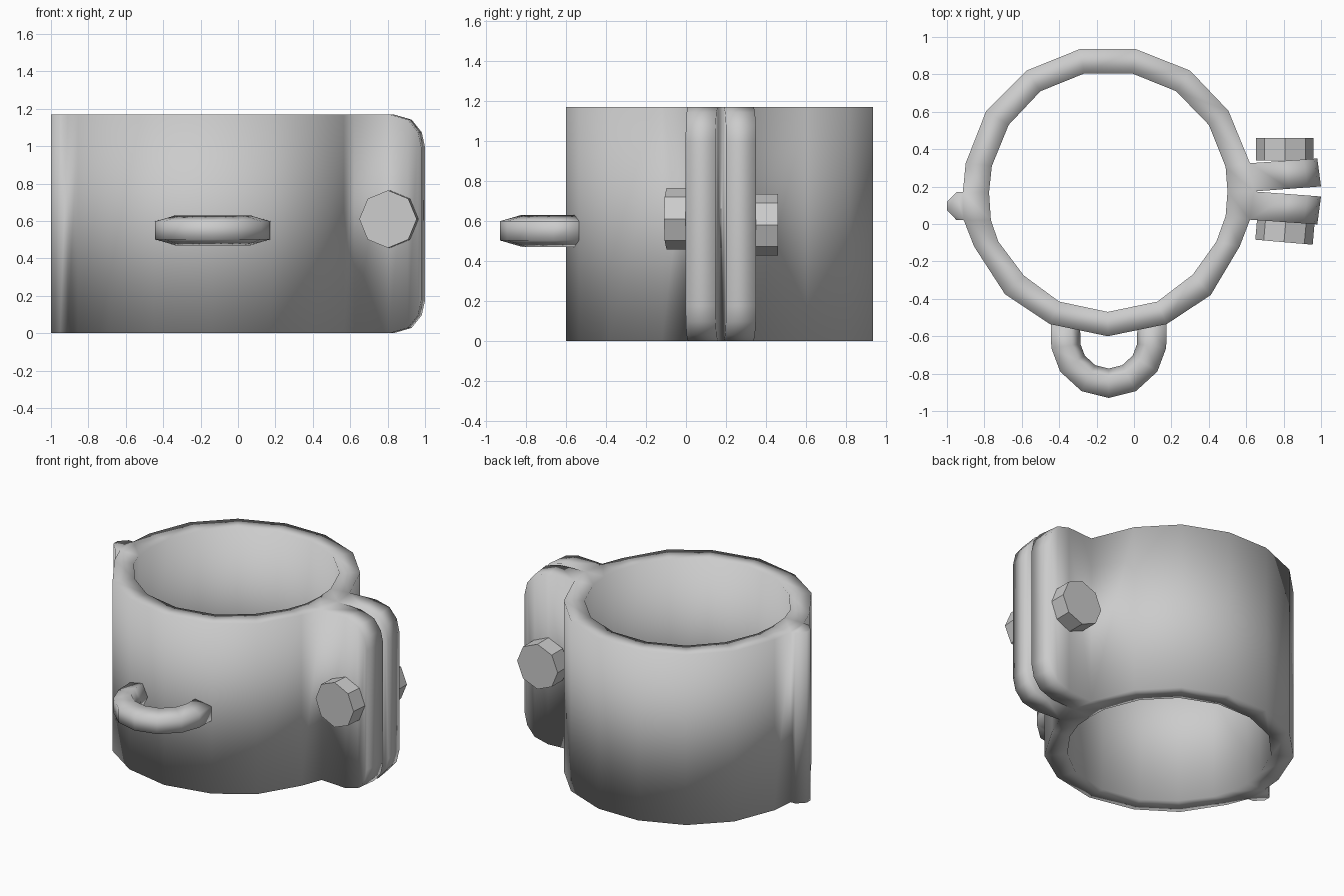
import bpy, bmesh
from math import sin, cos, radians
from mathutils import Matrix, Vector

if "Cube" in bpy.data.objects:
    bpy.data.objects.remove(bpy.data.objects["Cube"])

H = 1.17       # band height
MID = 0.174    # y of the slit between the ears


def make_object(name, bm, smooth):
    bmesh.ops.recalc_face_normals(bm, faces=bm.faces[:])
    for f in bm.faces:
        f.smooth = smooth
    me = bpy.data.meshes.new(name)
    bm.to_mesh(me)
    bm.free()
    ob = bpy.data.objects.new(name, me)
    bpy.context.collection.objects.link(ob)
    return ob


# Band plan: matching outer and inner points, going round from the slit
outer = [(.64, MID), (.62, .325), (.505, .605), (.30, .82), (.01, .935), (-.29, .935),
         (-.575, .82), (-.79, .605), (-.90, .325), (-.915, .17), (-.91, .02), (-.855, -.12),
         (-.69, -.375), (-.45, -.535), (-.14, -.60), (.175, -.535), (.41, -.38),
         (.565, -.12), (.62, .023)]
inner = [(.50, MID), (.49, .305), (.40, .53), (.225, .71), (-.01, .805), (-.265, .805),
         (-.50, .71), (-.67, .53), (-.76, .31), (-.775, .17), (-.765, .02), (-.725, -.095),
         (-.59, -.275), (-.40, -.415), (-.14, -.47), (.125, -.415), (.315, -.27),
         (.44, -.095), (.49, .043)]
n = len(outer)
plan = [[outer[i], outer[(i + 1) % n], inner[(i + 1) % n], inner[i]] for i in range(n)]

# Small hinge rib on the left of the band
plan.append([outer[9], (-.95, .17), (-1, .12), (-1, .075), (-.95, .022), outer[10]])

# Clamp ears, mirrored about the slit; rounded corners come from the z inset
inset = {}
for side, root in ((1, outer[1]), (-1, outer[-1])):
    prev = (root, outer[0])
    for t, dz in ((.53, 0), (.8, .028), (.95, .095), (1, .175)):
        a = (.62 + .36 * t, MID + side * (.151 + .025 * t))
        b = (.64 + .36 * t, MID + side * .027 * t)
        inset[a] = inset[b] = dz
        plan.append([prev[0], a, b, prev[1]])
        prev = (a, b)

# Raise the plan into one closed band
bm = bmesh.new()
verts, edge_use = {}, {}


def vert(p, top):
    if (p, top) not in verts:
        dz = inset.get(p, 0)
        verts[p, top] = bm.verts.new((p[0], p[1], H - dz if top else dz))
    return verts[p, top]


for poly in plan:
    for top in (False, True):
        bm.faces.new([vert(p, top) for p in poly])
    for a, b in zip(poly, poly[1:] + poly[:1]):
        edge_use.setdefault(frozenset((a, b)), []).append((a, b))
for used in edge_use.values():
    if len(used) == 1:
        a, b = used[0]
        bm.faces.new([vert(a, False), vert(b, False), vert(b, True), vert(a, True)])
make_object("clamp_band", bm, True)

# Front loop: five-sided section swept round a half circle
section = [(.31, -.048), (.31, .048), (.20, .08), (.153, 0), (.20, -.08)]
cx, cy, cz = -.135, -.62, .55
bm = bmesh.new()
rings = []
for ang in (-90, -82, -57, -28, 0, 28, 57, 82, 90):
    s, c = sin(radians(ang)), cos(radians(ang))
    end = abs(ang) == 90
    rings.append([bm.verts.new((cx + r * s, -.535 if end else cy - r * c, cz + z))
                  for r, z in section])
for r0, r1 in zip(rings, rings[1:]):
    for i in range(5):
        j = (i + 1) % 5
        bm.faces.new([r0[i], r0[j], r1[j], r1[i]])
bm.faces.new(rings[0])
bm.faces.new(rings[-1])
make_object("front_loop", bm, True)


# Eight-sided bolt head and nut on the ears
def bolt(name, y, z, depth, tilt):
    bm = bmesh.new()
    m = (Matrix.Translation(Vector((.807, y, z))) @ Matrix.Rotation(radians(tilt), 4, 'Z')
         @ Matrix.Rotation(radians(90), 4, 'X'))
    bmesh.ops.create_cone(bm, cap_ends=True, segments=8, radius1=.154, radius2=.154,
                          depth=depth, matrix=m)
    make_object(name, bm, False)


bolt("bolt_head", -.04, .61, .115, -5)
bolt("bolt_nut", .40, .58, .12, 0)
